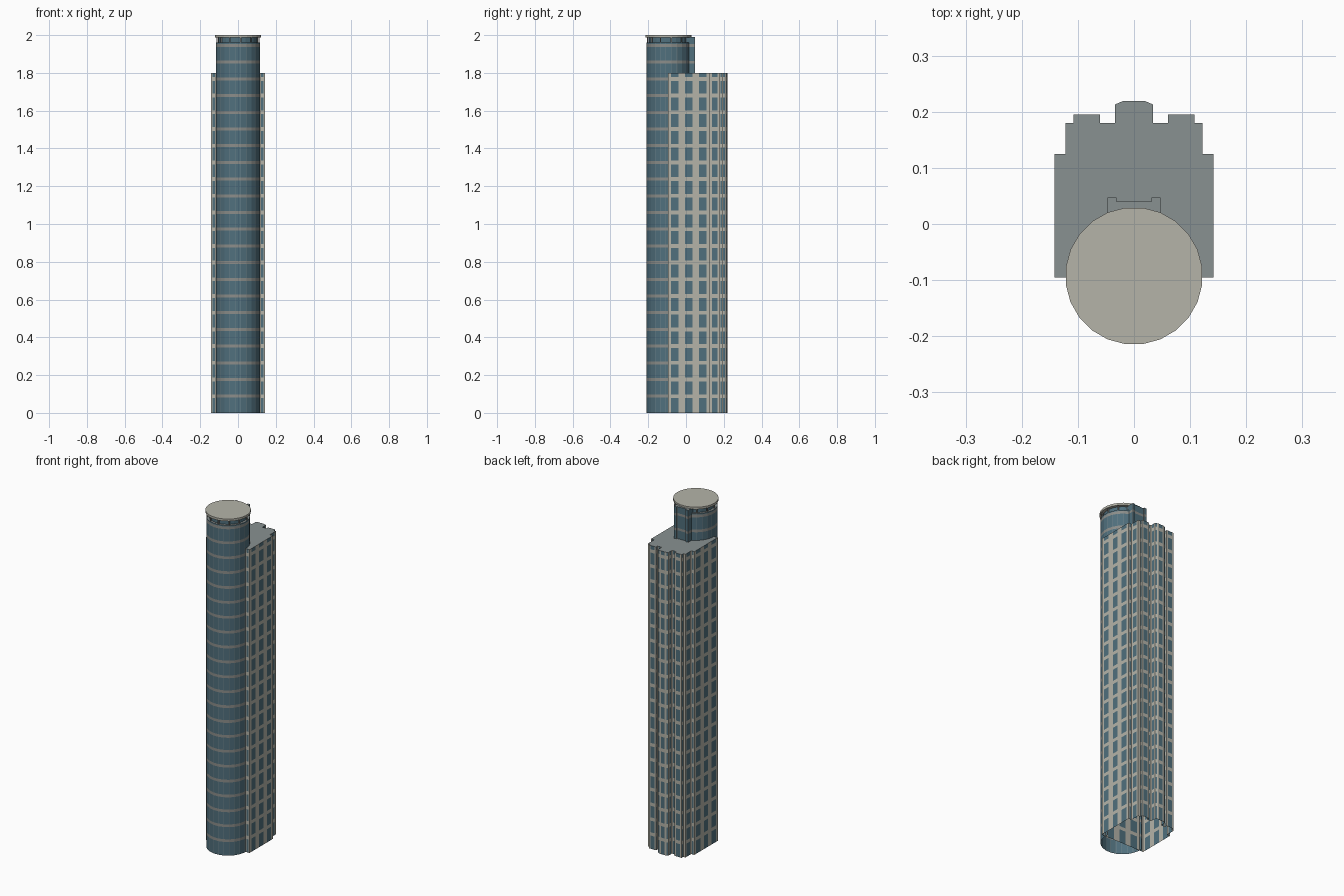
import bpy, bmesh, math

if "Cube" in bpy.data.objects:
    bpy.data.objects.remove(bpy.data.objects["Cube"])

def material(name, rgb):
    m = bpy.data.materials.new(name)
    m.diffuse_color = (*rgb, 1)
    m.use_nodes = True
    m.node_tree.nodes["Principled BSDF"].inputs["Base Color"].default_value = m.diffuse_color
    return m

GLASS = material("teal glass", (0.08, 0.16, 0.205))
STONE = material("pale stone", (0.46, 0.455, 0.395))
BAND = material("grey band", (0.26, 0.268, 0.255))
ROOF = material("roof grey", (0.25, 0.285, 0.285))
MULLION = material("mullion blue grey", (0.15, 0.22, 0.25))
FLOOR = 0.0884
CY, R, SIDES = -0.0925, 0.1175, 24

def finish(name, bm, mats):
    me = bpy.data.meshes.new(name)
    bm.to_mesh(me)
    bm.free()
    for m in mats:
        me.materials.append(m)
    ob = bpy.data.objects.new(name, me)
    bpy.context.collection.objects.link(ob)
    return ob

def levels(z0, z1, thick):
    """Height strips as (low, high, is_band), one band at each floor."""
    out, z = [], z0
    for k in range(1, 24):
        lo, hi = k * FLOOR - thick / 2, k * FLOOR + thick / 2
        if lo >= z1:
            break
        if hi <= z0:
            continue
        if lo > z:
            out.append((z, lo, False))
        out.append((max(lo, z0), min(hi, z1), True))
        z = min(hi, z1)
    if z < z1:
        out.append((z, z1, False))
    return out

def wall(name, pts, z0, z1, thick, split, mats, closed=True):
    """Wall along a path; split(length) gives (from, to, material) strips per edge.
    Material 0 is glass, 1 is the floor band, 2 is the upright."""
    bm = bmesh.new()
    ends = pts[1:] + pts[:1] if closed else pts[1:]
    for (ax, ay), (bx, by) in zip(pts, ends):
        for s, t, mat in split(math.hypot(bx - ax, by - ay)):
            p = (ax + (bx - ax) * s, ay + (by - ay) * s)
            q = (ax + (bx - ax) * t, ay + (by - ay) * t)
            for lo, hi, band in levels(z0, z1, thick):
                f = bm.faces.new([bm.verts.new(v) for v in
                                  ((*p, lo), (*q, lo), (*q, hi), (*p, hi))])
                f.material_index = 1 if band else mat
    bmesh.ops.remove_doubles(bm, verts=bm.verts, dist=1e-5)
    return finish(name, bm, mats)

def slab(name, pts, z, mat, z_low=None):
    """Flat polygon, or a closed prism when z_low is given."""
    bm = bmesh.new()
    f = bm.faces.new([bm.verts.new((x, y, z if z_low is None else z_low)) for x, y in pts])
    if z_low is not None:
        r = bmesh.ops.extrude_face_region(bm, geom=[f])
        top = [v for v in r["geom"] if isinstance(v, bmesh.types.BMVert)]
        bmesh.ops.translate(bm, vec=(0, 0, z - z_low), verts=top)
        bm.faces.ensure_lookup_table()
        bmesh.ops.recalc_face_normals(bm, faces=bm.faces)
    return finish(name, bm, [mat])

def ring(r, first=0, count=SIDES):
    return [(r * math.cos(2 * math.pi * (i + 0.5) / SIDES),
             CY + r * math.sin(2 * math.pi * (i + 0.5) / SIDES))
            for i in range(first, first + count)]

def punched(length):
    """Stone wall with evenly spaced window columns."""
    if length < 0.014:
        return [(0, 1, 2)]
    n = max(1, round(length / 0.07))
    out, s = [], 0
    for i in range(n):
        a, b = (i + 0.23) / n, (i + 0.77) / n
        out += [(s, a, 2), (a, b, 0)]
        s = b
    return out + [(s, 1, 2)]

def curtain(length):
    """Glass panel with a thin mullion at each end."""
    return [(0, 0.05, 2), (0.05, 0.95, 0), (0.95, 1, 2)]

# Rear block with stepped back and centre bay
half = [(0.117, -0.095), (0.142, -0.095), (0.142, 0.125), (0.122, 0.125), (0.122, 0.18),
        (0.108, 0.18), (0.108, 0.195), (0.061, 0.195), (0.061, 0.18), (0.034, 0.18),
        (0.034, 0.213), (0.02, 0.219)]
block = half + [(-x, y) for x, y in reversed(half)]
wall("block_walls", block, 0, 1.8, 0.02, punched, [GLASS, STONE, STONE])
slab("block_roof", block, 1.8, ROOF)

# Round glass tower: front part at full height, whole drum above the block
wall("drum_lower", ring(R, 11, 14), 0, 1.79, 0.016, curtain, [GLASS, BAND, MULLION], False)
wall("drum_upper", ring(R), 1.79, 1.96, 0.016, curtain, [GLASS, BAND, MULLION])
slab("drum_roof", ring(R), 1.96, ROOF)

# Recessed crown with posts, and the overhanging cap
slab("crown_neck", ring(0.104), 1.988, GLASS, 1.96)
for i, (x, y) in enumerate(ring(0.112)[::2]):
    d = 0.003
    slab(f"crown_post_{i}", [(x - d, y - d), (x + d, y - d), (x + d, y + d), (x - d, y + d)],
         1.988, BAND, 1.96)
slab("cap", ring(0.1225), 2.0, STONE, 1.987)

# Lift core behind the drum
core_half = [(0.047, 0.0), (0.047, 0.047), (0.031, 0.047), (0.031, 0.04)]
core = core_half + [(-x, y) for x, y in reversed(core_half)]
wall("core_walls", core, 1.8, 1.99, 0.014, curtain, [GLASS, BAND, BAND])
slab("core_roof", core, 1.99, ROOF)
